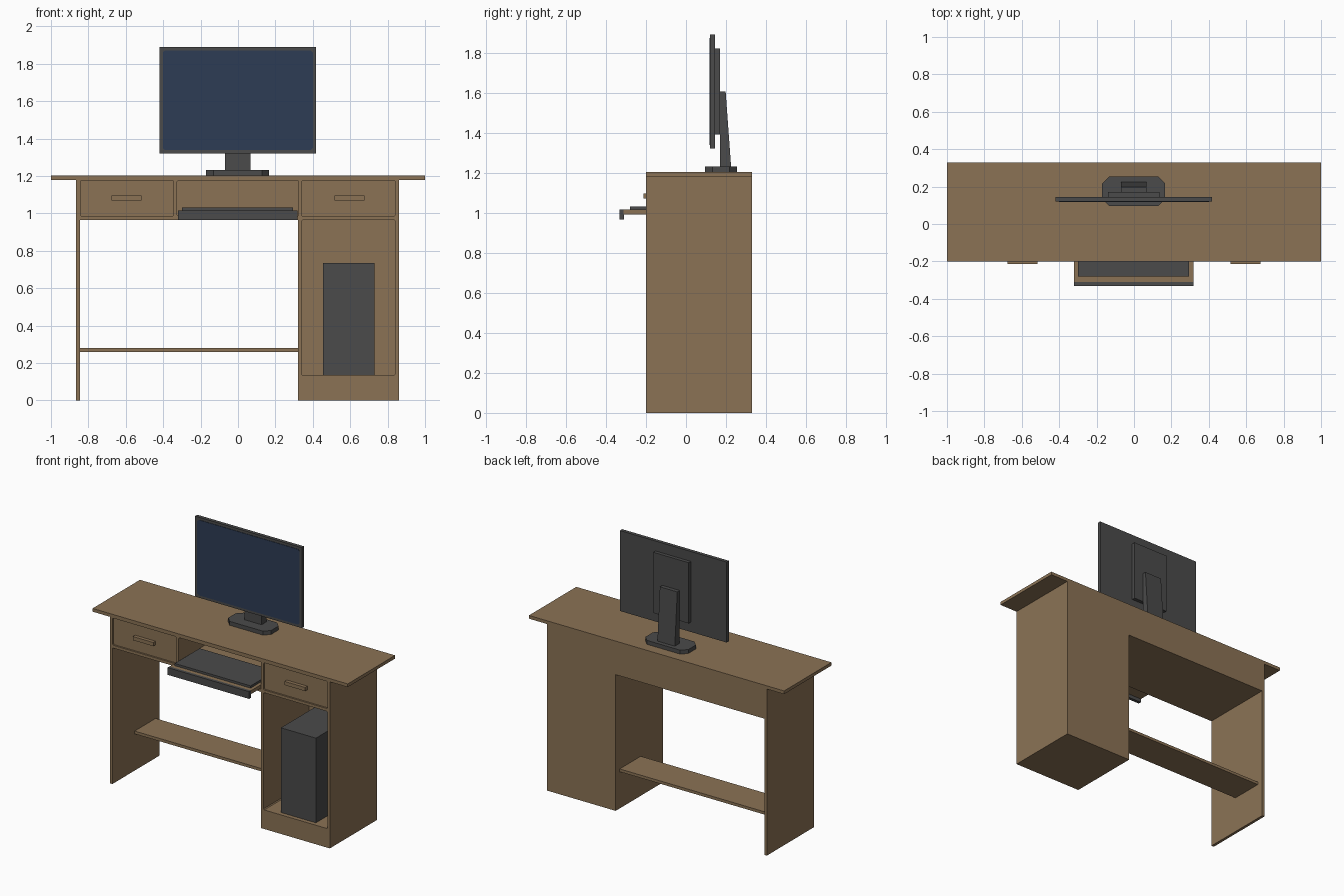
import bpy, bmesh

if "Cube" in bpy.data.objects:
    bpy.data.objects.remove(bpy.data.objects["Cube"])


def material(name, rgb):
    m = bpy.data.materials.new(name)
    m.diffuse_color = (*rgb, 1)
    m.use_nodes = True
    m.node_tree.nodes["Principled BSDF"].inputs["Base Color"].default_value = m.diffuse_color
    return m


WOOD = material("brown wood", (0.258, 0.171, 0.091))
DARK = material("dark grey", (0.069, 0.069, 0.069))
BLUE = material("screen blue", (0.026, 0.045, 0.091))


def prism(name, points, axis, a, b, mat):
    """Extrude a 2D outline along an axis from a to b."""
    place = {"x": lambda p: (a, p[0], p[1]),
             "y": lambda p: (p[0], a, p[1]),
             "z": lambda p: (p[0], p[1], a)}[axis]
    bm = bmesh.new()
    face = bm.faces.new([bm.verts.new(place(p)) for p in points])
    new = bmesh.ops.extrude_face_region(bm, geom=[face])["geom"]
    for v in new:
        if isinstance(v, bmesh.types.BMVert):
            v.co["xyz".index(axis)] = b
    bmesh.ops.recalc_face_normals(bm, faces=bm.faces)
    mesh = bpy.data.meshes.new(name)
    bm.to_mesh(mesh)
    bm.free()
    mesh.materials.append(mat)
    ob = bpy.data.objects.new(name, mesh)
    bpy.context.collection.objects.link(ob)
    return ob


def chamfered(x0, x1, z0, z1, c):
    return [(x0 + c, z0), (x1 - c, z0), (x1, z0 + c), (x1, z1 - c),
            (x1 - c, z1), (x0 + c, z1), (x0, z1 - c), (x0, z0 + c)]


def box(name, x0, x1, y0, y1, z0, z1, mat):
    return prism(name, [(x0, z0), (x1, z0), (x1, z1), (x0, z1)], "y", y0, y1, mat)


def carve(ob, x0, x1, y1, z0, z1):
    """Cut a recess from the front face back to depth y1."""
    cutter = prism("cutter", chamfered(x0, x1, z0, z1, 0.006), "y", FRONT - 0.1, y1, WOOD)
    cutter.hide_render = True
    mod = ob.modifiers.new("recess", "BOOLEAN")
    mod.operation, mod.solver, mod.object = "DIFFERENCE", "EXACT", cutter
    bpy.context.view_layer.objects.active = ob
    bpy.ops.object.modifier_apply(modifier=mod.name)
    bpy.data.objects.remove(cutter)


FRONT, BACK = -0.2, 0.33

# Desk carcass
box("desk_top", -1, 1, FRONT, BACK, 1.18, 1.203, WOOD)
box("left_side_panel", -0.865, -0.845, FRONT, BACK, 0, 1.18, WOOD)
box("foot_shelf", -0.845, 0.32, 0.05, 0.285, 0.26, 0.28, WOOD)

# Right cabinet with tower niche and drawer recess
cabinet = box("right_cabinet", 0.32, 0.86, FRONT, BACK, 0, 1.18, WOOD)
carve(cabinet, 0.34, 0.84, 0.31, 0.135, 0.965)
carve(cabinet, 0.34, 0.84, FRONT + 0.012, 0.985, 1.177)

# Upper body with left drawer recess and keyboard compartment
upper = box("upper_drawer_body", -0.845, 0.32, FRONT, BACK, 0.965, 1.18, WOOD)
carve(upper, -0.843, -0.345, FRONT + 0.012, 0.985, 1.177)
carve(upper, -0.325, 0.34, 0.31, 0.985, 1.177)

# Drawer handles
for side, x in (("left", -0.595), ("right", 0.595)):
    box(side + "_drawer_handle", x - 0.08, x + 0.08, -0.213, -0.187, 1.07, 1.096, WOOD)

# Keyboard tray
box("keyboard_tray", -0.32, 0.319, -0.312, 0.25, 0.99, 1.015, WOOD)
box("tray_front", -0.32, 0.319, -0.332, -0.31, 0.965, 1.016, DARK)
box("keyboard", -0.3, 0.295, -0.28, 0.0, 1.015, 1.031, DARK)

# Computer tower
box("computer_tower", 0.455, 0.73, -0.17, 0.28, 0.135, 0.735, DARK)

# Monitor
box("monitor_panel", -0.42, 0.417, 0.12, 0.145, 1.32, 1.89, DARK)
prism("monitor_screen", chamfered(-0.402, 0.4, 1.338, 1.872, 0.012), "y", 0.117, 0.121, BLUE)
box("monitor_back_cover", -0.14, 0.137, 0.145, 0.17, 1.39, 1.82, DARK)
prism("monitor_neck", [(0.17, 1.22), (0.226, 1.22), (0.198, 1.605), (0.17, 1.605)],
      "x", -0.07, 0.066, DARK)
prism("monitor_base", chamfered(-0.17, 0.166, 0.095, 0.255, 0.038), "z", 1.203, 1.231, DARK)
